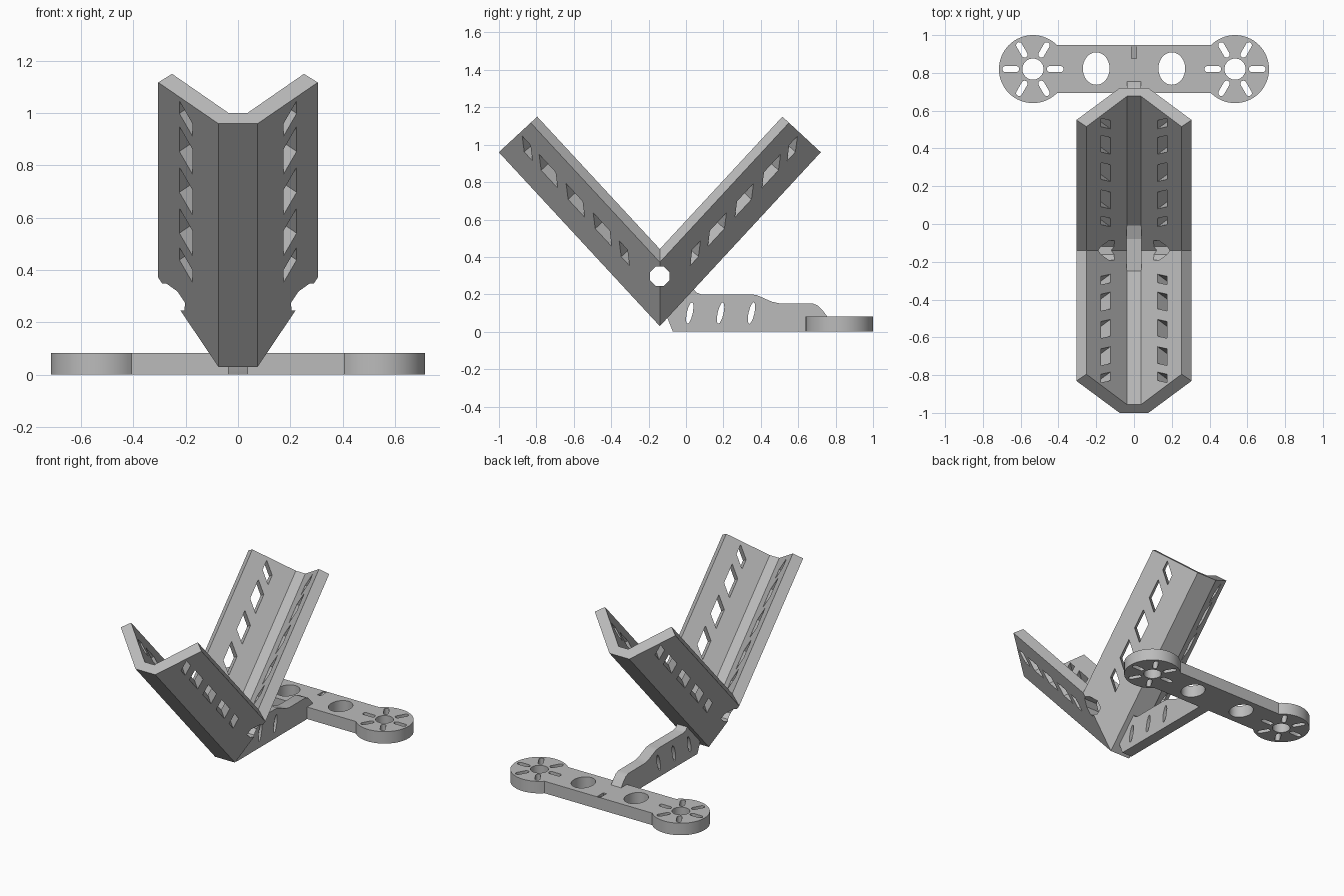
import bpy, bmesh, math
from mathutils import Vector

if "Cube" in bpy.data.objects:
    bpy.data.objects.remove(bpy.data.objects["Cube"])

grey = bpy.data.materials.new("grey plastic")
grey.diffuse_color = (0.5, 0.5, 0.5, 1)
grey.use_nodes = True
grey.node_tree.nodes["Principled BSDF"].inputs["Base Color"].default_value = grey.diffuse_color


def make(name, bm):
    bmesh.ops.recalc_face_normals(bm, faces=bm.faces)
    me = bpy.data.meshes.new(name)
    bm.to_mesh(me)
    bm.free()
    me.materials.append(grey)
    ob = bpy.data.objects.new(name, me)
    bpy.context.collection.objects.link(ob)
    return ob


def prism(bm, pts, offset):
    """Closed prism from a 3D outline swept by an offset."""
    offset = Vector(offset)
    a = [bm.verts.new(p) for p in pts]
    b = [bm.verts.new(Vector(p) + offset) for p in pts]
    n = len(pts)
    bm.faces.new(a)
    bm.faces.new(b[::-1])
    for i in range(n):
        bm.faces.new((a[i], b[i], b[(i + 1) % n], a[(i + 1) % n]))


def cut(ob, bm):
    """Subtract a cutter and keep the result as plain mesh."""
    cutter = make("cutter", bm)
    cutter.hide_render = True
    mod = ob.modifiers.new("cut", 'BOOLEAN')
    mod.object = cutter
    mod.solver = 'EXACT'
    dg = bpy.context.evaluated_depsgraph_get()
    me = bpy.data.meshes.new_from_object(ob.evaluated_get(dg))
    ob.modifiers.clear()
    ob.data = me
    bpy.data.objects.remove(cutter)


def smooth(ob):
    bpy.ops.object.select_all(action='DESELECT')
    ob.select_set(True)
    bpy.context.view_layer.objects.active = ob
    bpy.ops.object.shade_smooth_by_angle(angle=math.radians(30))


# --- V shaped cradle: one trough section, mitred at the fold ---
FOLD_Y, FOLD_Z, LENGTH = -0.14, 0.03, 1.267
C, S = math.cos(math.radians(47.2)), math.sin(math.radians(47.2))


def arm(side, x, s, n):
    """Point on an arm: s along it, n towards the inside of the trough."""
    return Vector((x, FOLD_Y + side * (C * s - S * n), FOLD_Z + S * s + C * n))


half = [(0.075, 0), (0.305, 0.232), (0.252, 0.28), (0.036, 0.06)]
section = half + [(-x, n) for x, n in reversed(half)]
bm = bmesh.new()
rings = [[bm.verts.new(arm(-1, x, LENGTH, n)) for x, n in section],
         [bm.verts.new((x, FOLD_Y, FOLD_Z + n / C)) for x, n in section],
         [bm.verts.new(arm(1, x, LENGTH, n)) for x, n in section]]
for r0, r1 in zip(rings, rings[1:]):
    for i in range(8):
        j = (i + 1) % 8
        bm.faces.new((r0[i], r0[j], r1[j], r1[i]))
for r in (rings[0], rings[2]):
    for q in ((0, 1, 2, 3), (4, 5, 6, 7), (0, 3, 4, 7)):
        bm.faces.new([r[i] for i in q])
cradle = make("cradle", bm)

# slanted windows in all four walls, and the octagonal pivot hole
bm = bmesh.new()
D = math.sqrt(0.5)
windows = [(1.178, 0.065), (1.0125, 0.13), (0.80, 0.13), (0.587, 0.13), (0.415, 0.065)]
for side in (-1, 1):
    for mx in (-1, 1):
        for c, length in windows:
            def corner(w, e, k):
                return arm(side, mx * (0.2 + D * (w - k)),
                           c + e * length / 2 + w, 0.125 + D * (w + k))
            spec = [(-0.035, -1), (-0.035, 1), (0.035, 1), (0.035, -1)]
            pts = [corner(w, e, -0.05) for w, e in spec]
            prism(bm, pts, corner(-0.035, -1, 0.14) - pts[0])
octagon = [(-0.5, FOLD_Y + 0.056 * math.cos(math.pi * (i + 0.5) / 4),
            0.297 + 0.056 * math.sin(math.pi * (i + 0.5) / 4)) for i in range(8)]
prism(bm, octagon, (1, 0, 0))
cut(cradle, bm)

# --- Block filling the fold inside the trough ---
bm = bmesh.new()
prism(bm, [(-0.04, y, z) for y, z in
           [(-0.14, 0.07), (-0.005, 0.22), (-0.005, 0.262), (-0.08, 0.235),
            (-0.18, 0.235), (-0.26, 0.235), (-0.26, 0.22)]], (0.08, 0, 0))
make("fold_block", bm)

# --- Stem joining cradle and foot, with lens shaped holes ---
bm = bmesh.new()
prism(bm, [(-0.038, y, z) for y, z in
           [(-0.07, 0), (0.76, 0), (0.76, 0.075), (0.73, 0.115), (0.705, 0.14), (0.675, 0.152),
            (0.5, 0.152), (0.46, 0.16), (0.38, 0.195), (0.35, 0.2), (0.08, 0.2),
            (0.055, 0.21), (0.035, 0.235), (-0.1, 0.09), (-0.1, 0.075)]], (0.076, 0, 0))
stem = make("stem", bm)
bm = bmesh.new()
for y0 in (0.02, 0.185, 0.35):
    lens = []
    for i in range(12):
        t = 2 * math.pi * i / 12
        lens.append((-0.2, y0 + 0.016 * math.sin(t) + 0.012 * math.cos(t),
                     0.1 + 0.058 * math.cos(t)))
    prism(bm, lens, (0.4, 0, 0))
cut(stem, bm)

# --- Foot plate with a round pad at each end ---
PX, PY, R = 0.535, 0.82, 0.18
outline = []
for mx in (1, -1):
    for i in range(49):
        a = math.radians(-135 + 270 * i / 48)
        outline.append((mx * (PX + R * math.cos(a)), PY + mx * R * math.sin(a), 0))
bm = bmesh.new()
prism(bm, outline, (0, 0, 0.082))
foot = make("foot_plate", bm)


def ellipse(cx, cy, rx, ry, n=32):
    return [(cx + rx * math.cos(2 * math.pi * i / n),
             cy + ry * math.sin(2 * math.pi * i / n), -0.1) for i in range(n)]


bm = bmesh.new()
for mx in (-1, 1):
    prism(bm, ellipse(mx * 0.2, 0.823, 0.071, 0.086), (0, 0, 0.3))   # large holes
    prism(bm, ellipse(mx * PX, PY, 0.056, 0.056), (0, 0, 0.3))       # pad centre
    for k in range(6):                                              # radial slots
        a = math.radians(60 * k)
        pts = []
        for mid, start in ((0.146, -90), (0.089, 90)):
            for i in range(9):
                t = math.radians(start + 22.5 * i)
                u, v = mid + 0.016 * math.cos(t), 0.016 * math.sin(t)
                pts.append((mx * PX + u * math.cos(a) - v * math.sin(a),
                            PY + u * math.sin(a) + v * math.cos(a), -0.1))
        prism(bm, pts, (0, 0, 0.3))
# small wedge shaped notch on the back
prism(bm, [(-0.012, 0.877, 0.1), (-0.012, 0.877, 0.06), (-0.012, 0.943, 0.075),
           (-0.012, 0.943, 0.1)], (0.024, 0, 0))
cut(foot, bm)

for ob in (stem, foot):
    smooth(ob)
